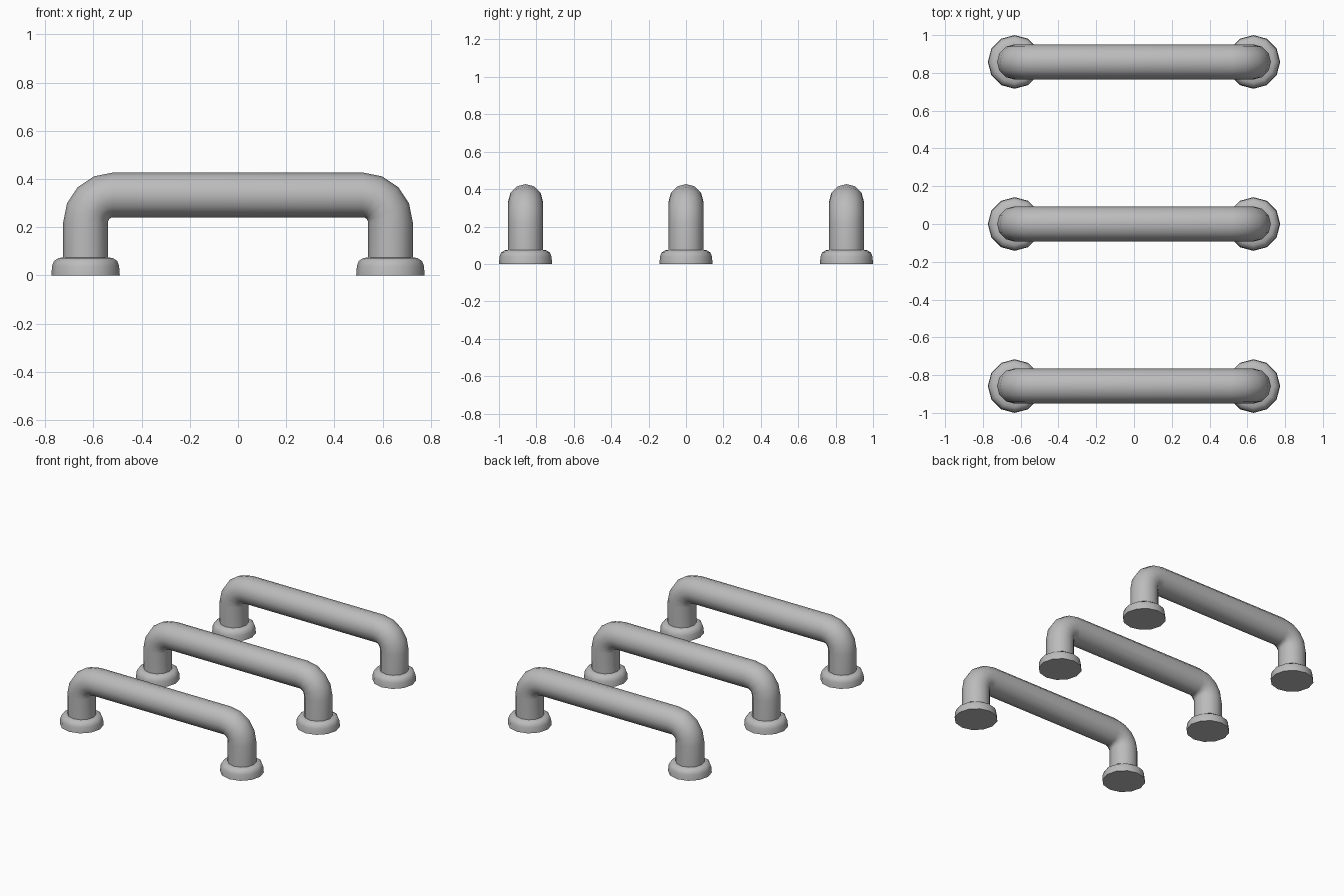
import bpy, bmesh, math
from mathutils import Vector

cube = bpy.data.objects.get("Cube")
if cube:
    bpy.data.objects.remove(cube, do_unlink=True)

SIDES = 12
HALF_SPAN = 0.632      # leg axis from the middle
BAR_HEIGHT = 0.334     # height of the bar axis
TUBE_R = 0.093
BEND_R = 0.114
BEND_STEPS = 4
ROWS = (("front", -0.858), ("middle", 0.0), ("back", 0.858))

# Brushed grey metal
grey = bpy.data.materials.new("grey_metal")
grey.use_nodes = True
colour = (0.5, 0.5, 0.5, 1)
grey.diffuse_color = colour
grey.node_tree.nodes["Principled BSDF"].inputs["Base Color"].default_value = colour


def make_object(name, rings, location):
    """Skin a list of vertex rings, cap both ends and shade smoothly."""
    bm = bmesh.new()
    loops = [[bm.verts.new(p) for p in ring] for ring in rings]
    for a, b in zip(loops, loops[1:]):
        for i in range(SIDES):
            j = (i + 1) % SIDES
            bm.faces.new((a[i], a[j], b[j], b[i]))
    bm.faces.new(loops[0])
    bm.faces.new(loops[-1])
    bmesh.ops.recalc_face_normals(bm, faces=bm.faces)
    mesh = bpy.data.meshes.new(name)
    bm.to_mesh(mesh)
    bm.free()
    mesh.materials.append(grey)
    obj = bpy.data.objects.new(name, mesh)
    obj.location = location
    bpy.context.collection.objects.link(obj)
    bpy.ops.object.select_all(action="DESELECT")
    obj.select_set(True)
    bpy.context.view_layer.objects.active = obj
    bpy.ops.object.shade_smooth_by_angle(angle=math.radians(40))
    return obj


def circle(centre, u, v, radius):
    angles = [2 * math.pi * i / SIDES for i in range(SIDES)]
    return [centre + radius * (u * math.cos(a) + v * math.sin(a)) for a in angles]


def handle_rings():
    """Rings along the tube: up the left leg, round both bends, down again."""
    y_axis = Vector((0, 1, 0))
    stations = [(Vector((HALF_SPAN, 0, 0.03)), Vector((1, 0, 0)))]
    for side in (1, -1):
        pivot = Vector((side * (HALF_SPAN - BEND_R), 0, BAR_HEIGHT - BEND_R))
        start = 0 if side == 1 else math.pi / 2
        for k in range(BEND_STEPS + 1):
            a = start + k * math.pi / 2 / BEND_STEPS
            out = Vector((math.cos(a), 0, math.sin(a)))
            stations.append((pivot + out * BEND_R, out))
    stations.append((Vector((-HALF_SPAN, 0, 0.03)), Vector((-1, 0, 0))))
    return [circle(c, out, y_axis, TUBE_R) for c, out in stations]


def flange_rings():
    """Rounded foot profile: radius and height."""
    profile = [(0.142, 0), (0.139, 0.04), (0.131, 0.06), (0.112, 0.073), (0.08, 0.075)]
    x, y = Vector((1, 0, 0)), Vector((0, 1, 0))
    return [circle(Vector((0, 0, z)), x, y, r) for r, z in profile]


# Three handles, each with two feet
for row, y in ROWS:
    make_object(row + "_handle_bar", handle_rings(), (0, y, 0))
    for side, sign in (("left", 1), ("right", -1)):
        make_object(f"{row}_{side}_foot", flange_rings(), (sign * HALF_SPAN, y, 0))
